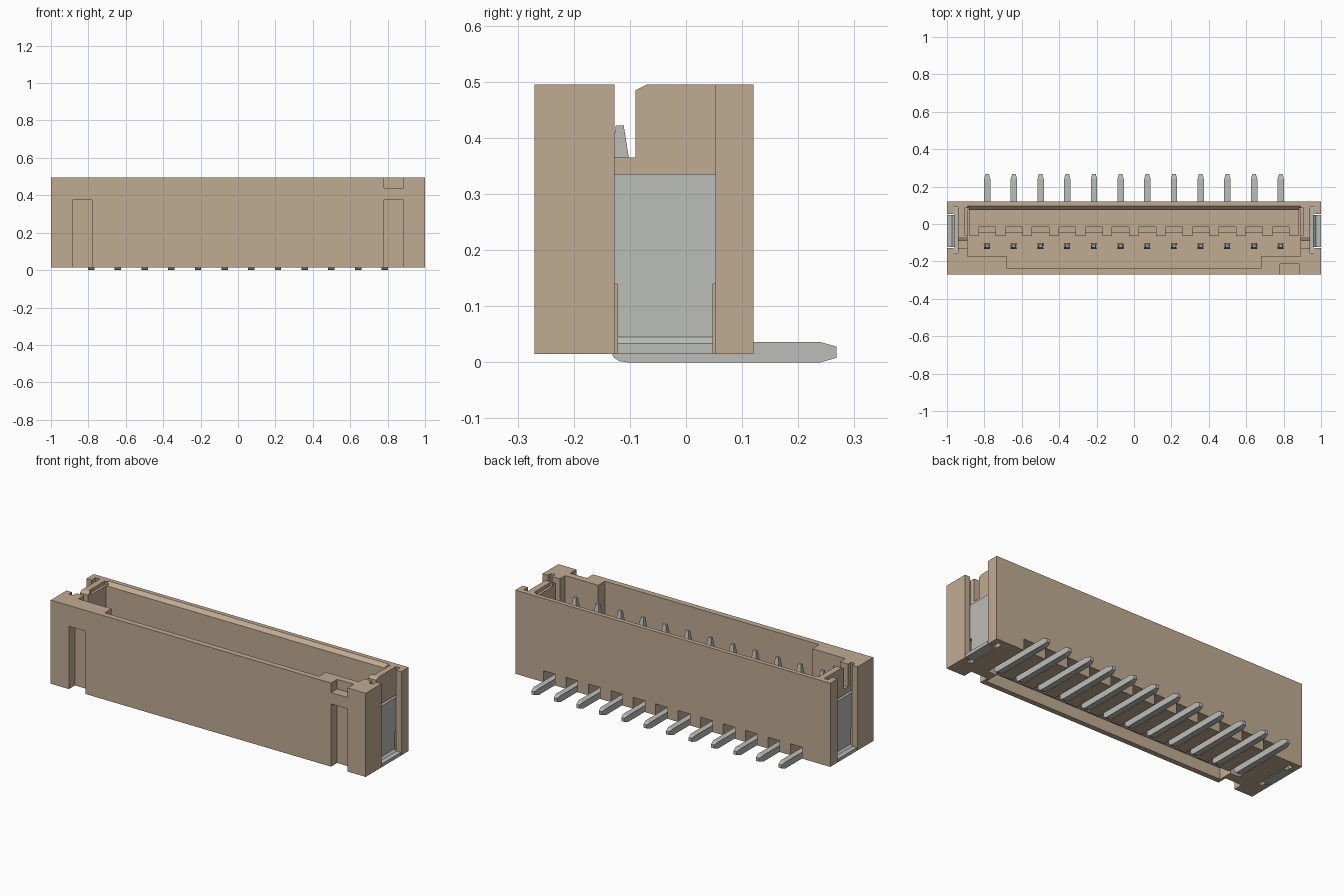
import bpy, bmesh

cube = bpy.data.objects.get("Cube")
if cube:
    bpy.data.objects.remove(cube, do_unlink=True)


def material(name, rgb):
    m = bpy.data.materials.new(name)
    m.use_nodes = True
    m.diffuse_color = (*rgb, 1)
    m.node_tree.nodes["Principled BSDF"].inputs["Base Color"].default_value = (*rgb, 1)
    return m


BEIGE = material("beige plastic", (0.53, 0.41, 0.29))
METAL = material("tin grey metal", (0.50, 0.51, 0.48))


def finish(name, bm, mat):
    bmesh.ops.recalc_face_normals(bm, faces=bm.faces)
    mesh = bpy.data.meshes.new(name)
    bm.to_mesh(mesh)
    bm.free()
    mesh.materials.append(mat)
    ob = bpy.data.objects.new(name, mesh)
    bpy.context.collection.objects.link(ob)
    return ob


def prism(name, profile, x0, x1, mat=BEIGE):
    """Extrude a (y, z) outline along x."""
    bm = bmesh.new()
    face = bm.faces.new([bm.verts.new((x0, y, z)) for y, z in profile])
    new = bmesh.ops.extrude_face_region(bm, geom=[face])["geom"]
    verts = [v for v in new if isinstance(v, bmesh.types.BMVert)]
    bmesh.ops.translate(bm, verts=verts, vec=(x1 - x0, 0, 0))
    return finish(name, bm, mat)


def box(name, x0, x1, y0, y1, z0, z1, mat=BEIGE):
    return prism(name, [(y0, z0), (y1, z0), (y1, z1), (y0, z1)], x0, x1, mat)


def cut(target, cutter):
    cutter.hide_render = True
    mod = target.modifiers.new("cut", "BOOLEAN")
    mod.operation, mod.solver, mod.object = "DIFFERENCE", "EXACT", cutter
    bpy.context.view_layer.objects.active = target
    bpy.ops.object.modifier_apply(modifier=mod.name)
    bpy.data.objects.remove(cutter, do_unlink=True)


def cut_box(target, *size):
    cut(target, box("cutter", *size))


def cut_both(target, x0, x1, *rest):
    cut_box(target, x0, x1, *rest)
    cut_box(target, -x1, -x0, *rest)


BOTTOM, TOP, FLOOR, OVER = 0.015, 0.495, 0.16, 0.6
PITCH, COUNT = 0.1427, 12
pin_x = [(i - (COUNT - 1) / 2) * PITCH for i in range(COUNT)]

# Housing shell with chamfered cavity
housing = box("housing", -1, 1, -0.27, 0.12, BOTTOM, TOP)
cut(housing, prism("cutter", [(-0.175, FLOOR), (0.075, FLOOR), (0.075, 0.475),
                              (0.095, TOP), (0.095, OVER), (-0.175, OVER)], -0.89, 0.89))
cut_box(housing, -0.68, 0.68, -0.237, -0.1, FLOOR, OVER)
cut_both(housing, 0.88, 0.905, -0.06, 0.085, 0.475, OVER)

# End recesses, plate grooves and polarising slots
cut_both(housing, 0.965, 1.1, -0.127, 0.053, -0.1, OVER)
cut_both(housing, 0.94, 0.966, -0.155, 0.09, -0.1, OVER)
slot = [(-0.127, 0.365), (-0.09, 0.365), (-0.09, 0.485), (-0.07, TOP),
        (-0.07, OVER), (-0.127, OVER)]
for side in (-1, 1):
    cut(housing, prism("cutter", slot, side * 0.86, side * 0.95))

# Front grooves and the marking notch
cut_both(housing, 0.78, 0.885, -0.4, -0.215, -0.1, 0.375)
cut_box(housing, 0.78, 0.885, -0.4, -0.215, 0.44, OVER)

# Underside pocket and a groove for each pin
cut_box(housing, -0.765, 0.765, -0.24, -0.15, -0.1, 0.08)
for x in pin_x:
    cut_box(housing, x - 0.037, x + 0.037, -0.16, 0.3, -0.1, 0.08)

# Notched shelf on the cavity floor
shelf = box("floor_shelf", -0.88, 0.88, -0.065, 0.076, FLOOR - 0.01, FLOOR + 0.03)
for x in pin_x:
    cut_box(shelf, x - 0.045, x + 0.045, -0.1, -0.015, FLOOR + 0.01, OVER)
    cut_box(shelf, x - 0.045, x + 0.045, -0.1, -0.045, FLOOR - 0.1, OVER)

# Bent contact pins with tapered ends
pin_profile = [(0.24, 0), (0.268, 0.008), (0.268, 0.028), (0.24, 0.036), (-0.102, 0.036),
               (-0.102, 0.365), (-0.111, 0.422), (-0.125, 0.422), (-0.134, 0.365),
               (-0.134, 0.018), (-0.128, 0.008), (-0.118, 0.002), (-0.105, 0)]
for i, x in enumerate(pin_x):
    pin = prism(f"contact_pin_{i + 1}", pin_profile, -0.017, 0.017, METAL)
    for v in pin.data.vertices:
        if v.co.y > 0.25 or v.co.z > 0.4:
            v.co.x *= 0.55
    pin.location.x = x

# Solder tabs: upright plate, narrower base and turned-out foot
for side, label in ((-1, "right"), (1, "left")):
    box(f"{label}_tab_plate", side * 0.945, side * 0.961, -0.153, 0.088, 0.14, 0.336, METAL)
    box(f"{label}_tab_base", side * 0.945, side * 0.961, -0.122, 0.048, BOTTOM, 0.14, METAL)
    foot = [(0.95, BOTTOM), (1, BOTTOM), (1, 0.034), (0.972, 0.034), (0.961, 0.045), (0.95, 0.045)]
    bm = bmesh.new()
    face = bm.faces.new([bm.verts.new((side * x, -0.122, z)) for x, z in foot])
    new = bmesh.ops.extrude_face_region(bm, geom=[face])["geom"]
    bmesh.ops.translate(bm, verts=[v for v in new if isinstance(v, bmesh.types.BMVert)],
                        vec=(0, 0.17, 0))
    finish(f"{label}_tab_foot", bm, METAL)
